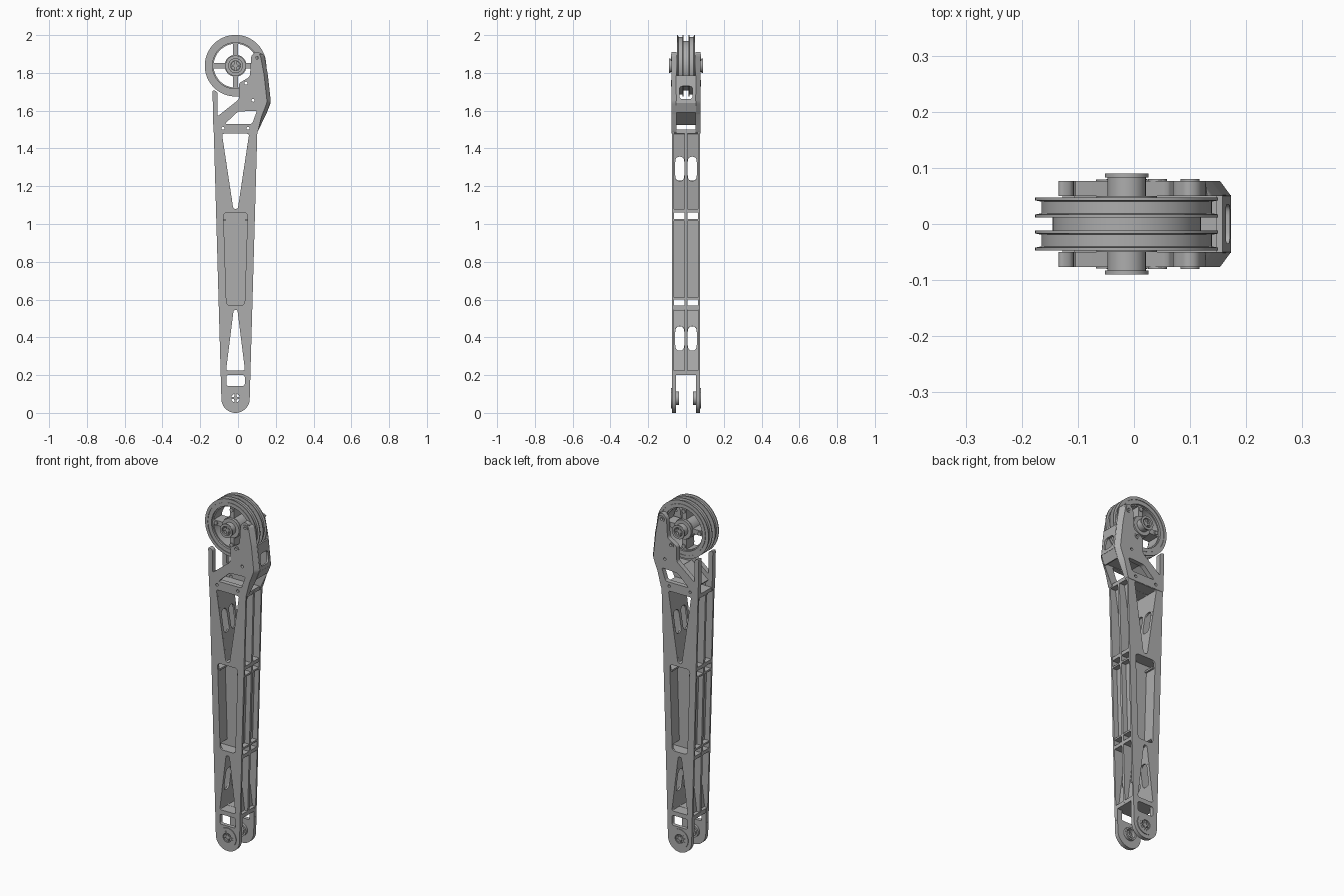
import bpy, bmesh, math
from mathutils import Matrix, Vector

cube = bpy.data.objects.get("Cube")
if cube:
    bpy.data.objects.remove(cube, do_unlink=True)

grey = bpy.data.materials.new("machined grey")
grey.use_nodes = True
colour = (0.42, 0.42, 0.42, 1)
grey.diffuse_color = colour
grey.node_tree.nodes["Principled BSDF"].inputs["Base Color"].default_value = colour

CX = -0.013          # centre line of the link
LOW, HIGH = 0.078, 1.838   # joint heights
FRONT = Matrix.Rotation(math.pi / 2, 4, 'X')


def add(name, mesh, angle=30):
    ob = bpy.data.objects.new(name, mesh)
    bpy.context.collection.objects.link(ob)
    mesh.materials.clear()
    mesh.materials.append(grey)
    bpy.ops.object.select_all(action='DESELECT')
    ob.select_set(True)
    bpy.context.view_layer.objects.active = ob
    bpy.ops.object.shade_smooth_by_angle(angle=math.radians(angle))
    return ob


def slab(name, loops, thick, matrix):
    """Flat plate: the first loop is the outline, the others are holes."""
    curve = bpy.data.curves.new(name, 'CURVE')
    curve.dimensions, curve.fill_mode = '2D', 'BOTH'
    curve.extrude = thick / 2
    for loop in loops:
        sp = curve.splines.new('POLY')
        sp.points.add(len(loop) - 1)
        for p, (u, v) in zip(sp.points, loop):
            p.co = (u, v, 0, 1)
        sp.use_cyclic_u = True
    tmp = bpy.data.objects.new(name + " helper", curve)
    bpy.context.collection.objects.link(tmp)
    dg = bpy.context.evaluated_depsgraph_get()
    mesh = bpy.data.meshes.new_from_object(tmp.evaluated_get(dg))
    bpy.data.objects.remove(tmp, do_unlink=True)
    mesh.transform(matrix)
    bm = bmesh.new()
    bm.from_mesh(mesh)
    bmesh.ops.remove_doubles(bm, verts=bm.verts, dist=1e-5)
    bmesh.ops.recalc_face_normals(bm, faces=bm.faces)
    bm.to_mesh(mesh)
    bm.free()
    return add(name, mesh)


def plate(name, loops, y0, y1):
    return slab(name, loops, abs(y1 - y0), Matrix.Translation((0, (y0 + y1) / 2, 0)) @ FRONT)


def wall(name, a, b, half, thick, holes=()):
    """Wall spanning y, running from a to b in the xz plane."""
    d = Vector((b[0] - a[0], 0, b[1] - a[1]))
    length = d.length
    yax, xax = d.normalized(), Vector((0, 1, 0))
    m = Matrix((xax, yax, xax.cross(yax))).transposed().to_4x4()
    m.translation = (a[0], 0, a[1])
    outline = [(-half, 0), (half, 0), (half, length), (-half, length)]
    return slab(name, [outline, *holes], thick, m)


def arc(x, z, r, a0, a1, n=16):
    return [(x + r * math.cos(math.radians(a0 + (a1 - a0) * i / n)),
             z + r * math.sin(math.radians(a0 + (a1 - a0) * i / n))) for i in range(n + 1)]


def circle(x, z, r, n=32):
    return arc(x, z, r, 0, 360, n)[:-1]


def rounded(points, r, n=5):
    """Round every corner of a loop with a quadratic blend."""
    out = []
    for i, p in enumerate(points):
        p = Vector(p)
        a, b = Vector(points[i - 1]) - p, Vector(points[(i + 1) % len(points)]) - p
        s = p + a.normalized() * min(r, a.length * .45)
        e = p + b.normalized() * min(r, b.length * .45)
        out += [tuple(s * (1 - t) ** 2 + p * 2 * t * (1 - t) + e * t * t)
                for t in (k / n for k in range(n + 1))]
    return out


def trapezoid(z0, h0, z1, h1, r):
    return rounded([(CX - h0, z0), (CX + h0, z0), (CX + h1, z1), (CX - h1, z1)], r)


def lathe(name, profile, z):
    """Closed (radius, y) profile revolved about a joint axis."""
    bm = bmesh.new()
    vs = [bm.verts.new((r, y, 0)) for r, y in profile]
    es = [bm.edges.new((vs[i - 1], vs[i])) for i in range(len(vs))]
    bmesh.ops.spin(bm, geom=vs + es, cent=(0, 0, 0), axis=(0, 1, 0),
                   angle=2 * math.pi, steps=64)
    bmesh.ops.remove_doubles(bm, verts=bm.verts, dist=1e-5)
    bmesh.ops.recalc_face_normals(bm, faces=bm.faces)
    mesh = bpy.data.meshes.new(name)
    bm.to_mesh(mesh)
    bm.free()
    mesh.transform(Matrix.Translation((CX, 0, z)))
    return add(name, mesh)


def ring(name, r0, r1, y0, y1, z):
    return lathe(name, [(r0, y0), (r1, y0), (r1, y1), (r0, y1)], z)


def spoked(z, r0, r1, half):
    """Four sector windows separated by a cross of spokes."""
    loops = []
    for q in range(4):
        a1, a0 = math.degrees(math.asin(half / r1)), math.degrees(math.asin(half / r0))
        loops.append(arc(CX, z, r1, q * 90 + a1, q * 90 + 90 - a1)
                     + arc(CX, z, r0, q * 90 + 90 - a0, q * 90 + a0))
    return loops


def half_width(z):
    return .075 + .04 * (z - .08) / 1.4


def outline(z0, z1):
    return [(CX - half_width(z0), z0), (CX + half_width(z0), z0),
            (CX + half_width(z1), z1), (CX - half_width(z1), z1)]


# Link: front and back flanges, centre web
upper = trapezoid(1.08, .012, 1.478, .072, .012)
pocket = trapezoid(.57, .048, 1.06, .064, .02)
lower = trapezoid(.225, .05, .545, .01, .012)
eye = trapezoid(.143, .049, .2, .049, .012)
bore = circle(CX, LOW, .03)
foot = arc(CX, .075, .075, 180, 360, 24)
for side, s in (("front", -1), ("back", 1)):
    top = [(CX + half_width(1.5), 1.5), (CX - half_width(1.5), 1.5)]
    plate(side + "_flange", [foot + top, upper, pocket, lower, eye, bore], s * .064, s * .075)
    ear = foot + [(CX + half_width(.22), .222), (CX - half_width(.22), .222)]
    plate(side + "_ear", [ear, eye, bore], s * .053, s * .0645)
plate("centre_web", [outline(.21, 1.49), upper, lower], -.007, .007)

# Sloping truss walls, pocket walls and shelves, mirrored about the centre line
for side, s in (("right", -1), ("left", 1)):
    for part, z0, h0, z1, h1, za, zb in (("upper", 1.08, .012, 1.478, .072, 1.23, 1.36),
                                         ("lower", .225, .05, .545, .01, .33, .46)):
        slots = [rounded([(y - .024, za - z0), (y + .024, za - z0),
                          (y + .024, zb - z0), (y - .024, zb - z0)], .03) for y in (-.033, .033)]
        wall(f"{side}_{part}_truss_wall", (CX + s * (h0 + .005), z0),
             (CX + s * (h1 + .005), z1), .066, .01, slots)
    wall(side + "_pocket_wall", (CX + s * .055, .605), (CX + s * .068, 1.022), .066, .01)
    for z in (.605, 1.022):
        wall(side + "_pocket_shelf", (CX + s * .053, z), (CX + s * (half_width(z) - .001), z),
             .066, .01)
for z, t in ((.212, .024), (.558, .02), (1.07, .02), (1.489, .021)):
    h = half_width(z) - .001
    wall("cross_bulkhead", (CX - h, z), (CX + h, z), .066, t)

# Lower joint bearings
for side, s in (("front", -1), ("back", 1)):
    ring(side + "_bearing_boss", .026, .036, s * .038, s * .08, LOW)
    ring(side + "_bearing_flange", .026, .055, s * .073, s * .079, LOW)
    plate(side + "_bearing_cross", [circle(CX, LOW, .028), *spoked(LOW, .011, .023, .005)],
          s * .06, s * .074)

# Upper bracket: two cheeks with a strap, a brace and bolt holes
cheek = [(-.135, 1.71), (-.108, 1.70), (-.108, 1.57), (.005, 1.66), (.005, 1.745), (.063, 1.78),
         (.07, 1.89), (.095, 1.915), (.138, 1.895), (.158, 1.79), (.174, 1.645), (.153, 1.59),
         (.10, 1.48), (-.13, 1.48)]
opening = rounded([(0, 1.595), (.10, 1.60), (.075, 1.53), (-.07, 1.53)], .01)
bolts = [(.1, 1.88), (.042, 1.746), (.08, 1.655), (-.08, 1.507), (.053, 1.507)]
for side, s in (("front", -1), ("back", 1)):
    ob = plate(side + "_cheek", [rounded(cheek, .012), opening,
                                 *[circle(x, z, .008, 16) for x, z in bolts]], s * .05, s * .077)
    for v in ob.data.vertices:      # chamfer the outer edge
        if abs(v.co.y) > .07 and v.co.x > .128:
            v.co.x -= .02
    for x, z in bolts[:2]:
        plate(side + "_bolt_ring", [circle(x, z, .017), circle(x, z, .008, 16)],
              s * .076, s * .08)

# Bracket bridge walls
window = rounded([(-.035, .02), (.035, .02), (.035, .09), (-.035, .09)], .02)
wall("bridge_wall", (.167, 1.64), (.152, 1.785), .052, .012, [window])
wall("bridge_lower_wall", (.147, 1.592), (.167, 1.642), .052, .012)
wall("bridge_floor", (0, 1.61), (.15, 1.606), .052, .012)
wall("diagonal_brace", (-.1, 1.53), (.004, 1.618), .052, .018)

# Double-groove pulley
half = [(.132, .012), (.163, .012), (.163, .017), (.152, .019), (.152, .040), (.163, .042),
        (.163, .047), (.146, .047), (.146, .044), (.142, .044), (.142, .047), (.122, .047)]
lathe("pulley_rim", [(r, -y) for r, y in reversed(half)] + half, HIGH)
plate("pulley_spokes", [circle(CX, HIGH, .125, 64), *spoked(HIGH, .058, .116, .014)], -.036, .036)

# Pulley hub, end collars and shaft crosses
ring("hub_tube", .026, .034, -.086, .086, HIGH)
for side, s in (("front", -1), ("back", 1)):
    ring(side + "_hub_washer", .03, .054, s * .035, s * .05, HIGH)
    ring(side + "_hub_collar", .026, .039, s * .083, s * .09, HIGH)
    plate(side + "_shaft_cross", [circle(CX, HIGH, .028), *spoked(HIGH, .011, .023, .005)],
          s * .066, s * .08)
    for q in range(4):
        a = math.radians(q * 90)
        x, z = CX + .1 * math.cos(a), HIGH + .1 * math.sin(a)
        plate(side + "_spoke_bolt", [circle(x, z, .011, 16)], s * .034, s * .042)
